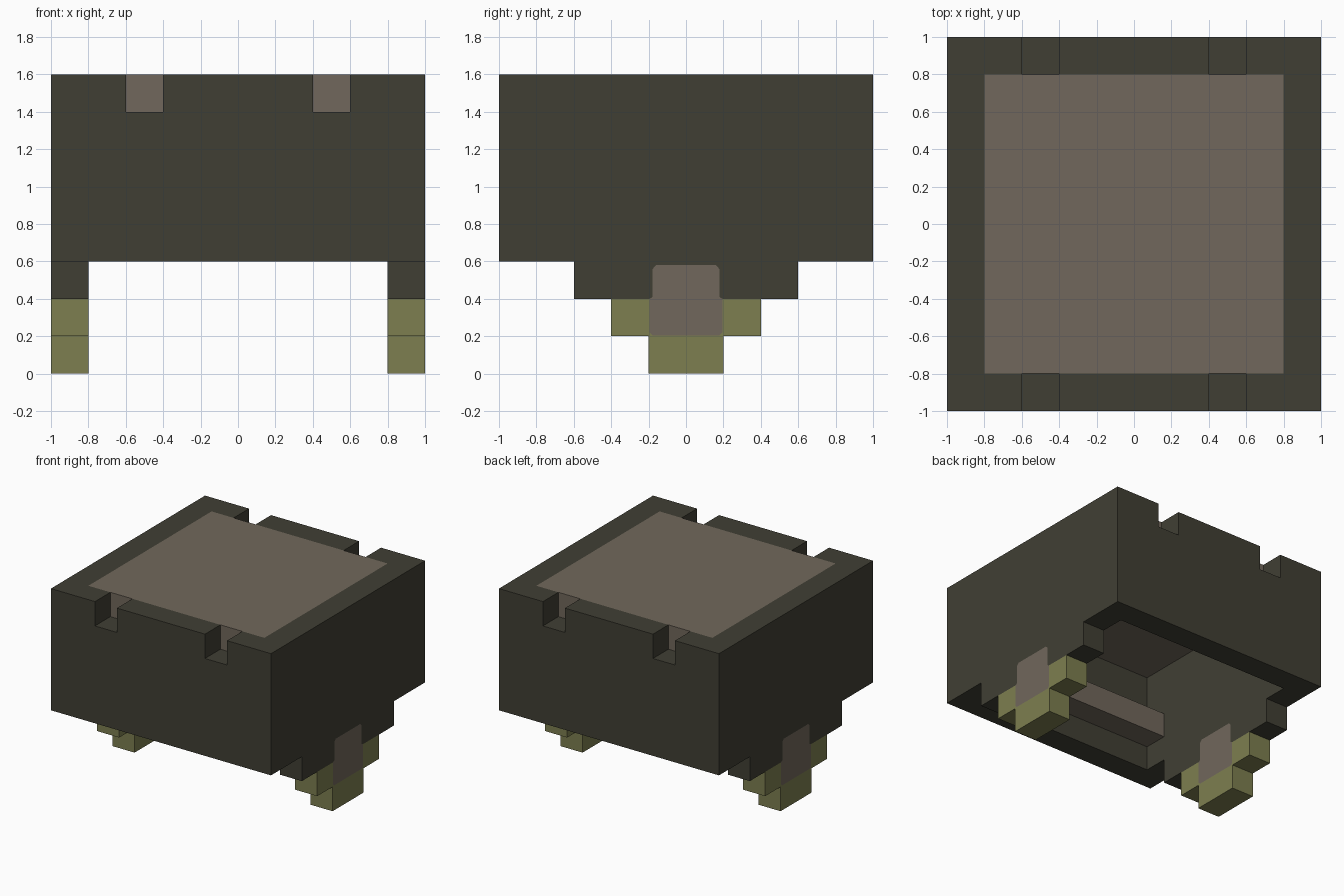
import bpy, bmesh

if "Cube" in bpy.data.objects:
    bpy.data.objects.remove(bpy.data.objects["Cube"])


def material(name, rgb):
    m = bpy.data.materials.new(name)
    m.diffuse_color = (*rgb, 1)
    m.use_nodes = True
    m.node_tree.nodes["Principled BSDF"].inputs["Base Color"].default_value = m.diffuse_color
    return m


DARK = material("dark_olive", (0.0513, 0.0497, 0.0343))
TAN = material("warm_taupe", (0.165, 0.137, 0.106))
GREEN = material("moss_green", (0.205, 0.209, 0.080))


def prism(name, axis, outline, start, end, mat):
    """Extrude an outline (x,z along y or y,z along x) from start to end."""
    def place(p, d):
        return (d, p[0], p[1]) if axis == "x" else (p[0], d, p[1])
    bm = bmesh.new()
    face = bm.faces.new([bm.verts.new(place(p, start)) for p in outline])
    out = bmesh.ops.extrude_face_region(bm, geom=[face])
    for v in out["geom"]:
        if isinstance(v, bmesh.types.BMVert):
            v.co["xyz".index(axis)] = end
    bmesh.ops.recalc_face_normals(bm, faces=bm.faces)
    mesh = bpy.data.meshes.new(name)
    bm.to_mesh(mesh)
    bm.free()
    mesh.materials.append(mat)
    obj = bpy.data.objects.new(name, mesh)
    bpy.context.collection.objects.link(obj)
    return obj


def symmetric(half):
    """Close a half outline by reflecting it across its first coordinate."""
    return half + [(-a, b) for a, b in reversed(half)]


def rect(w, z0, z1):
    return symmetric([(w, z0), (w, z1)])


# Upper and lower halves of the inlay silhouette, shared with the cutouts
inlay_top = [(0.195, 0.4), (0.178, 0.41), (0.178, 0.56), (0.16, 0.58)]
inlay_low = [(0.18, 0.205), (0.195, 0.22), (0.195, 0.4)]

# Side walls with a stepped lower edge, feet and inlays
side_wall = symmetric([(1, 1.6), (1, 0.6), (0.6, 0.6), (0.6, 0.4)] + inlay_top)
foot = symmetric([(0.2, 0), (0.2, 0.2), (0.4, 0.2), (0.4, 0.4)] + inlay_low[::-1])
inlay = symmetric(inlay_low + inlay_top[1:])
for side, s in (("left", -1), ("right", 1)):
    prism(side + "_wall", "x", side_wall, 0.8 * s, s, DARK)
    prism(side + "_foot", "x", foot, 0.8 * s, s, GREEN)
    prism(side + "_inlay", "x", inlay, 0.8 * s, s, TAN)

# Front and back walls with two notches, plus the inner rails
end_wall = symmetric([(0.8, 0.6), (0.8, 1.6), (0.6, 1.6), (0.6, 1.4),
                      (0.4, 1.4), (0.4, 1.6)])
for side, s in (("front", -1), ("back", 1)):
    prism(side + "_wall", "y", end_wall, 0.8 * s, s, DARK)
    prism(side + "_rail", "y", rect(0.8, 0.8, 1.0), 0.6 * s, 0.8 * s, TAN)

# Top panel set between the walls
prism("top_panel", "y", rect(0.8, 1.4, 1.6), -0.8, 0.8, TAN)
